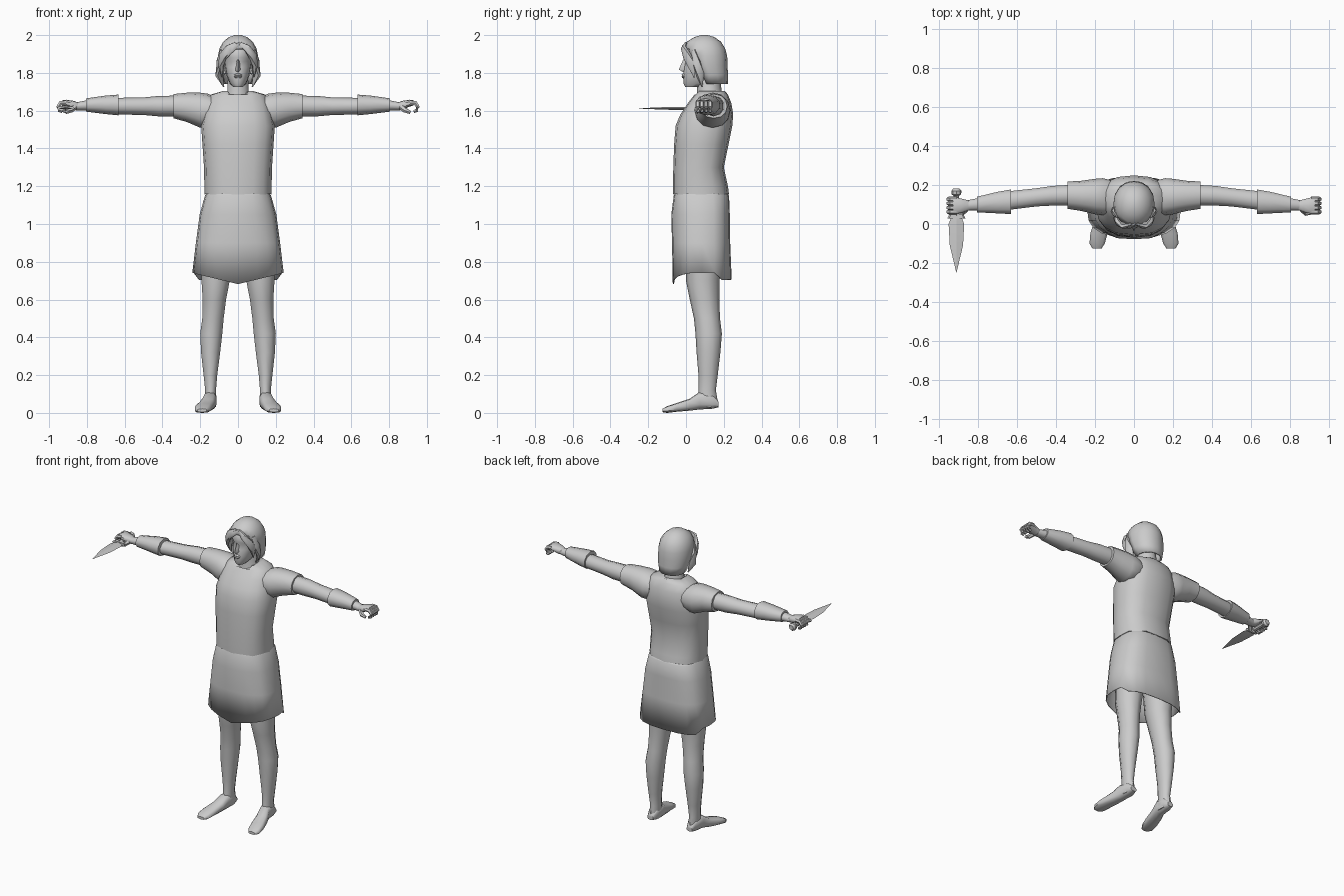
import bpy, bmesh, math
from mathutils import Vector

grey = bpy.data.materials.new("plain grey")
grey.diffuse_color = (0.6, 0.6, 0.6, 1)


def finish(name, bm, mirror=False, angle=50):
    bmesh.ops.recalc_face_normals(bm, faces=bm.faces)
    me = bpy.data.meshes.new(name)
    bm.to_mesh(me)
    bm.free()
    me.materials.append(grey)
    ob = bpy.data.objects.new(name, me)
    bpy.context.collection.objects.link(ob)
    bpy.ops.object.select_all(action='DESELECT')
    ob.select_set(True)
    bpy.context.view_layer.objects.active = ob
    bpy.ops.object.shade_smooth_by_angle(angle=math.radians(angle))
    if mirror:
        ob.modifiers.new("mirror", 'MIRROR')
    return ob


def skin(bm, rows, caps=(True, True)):
    rings = [[bm.verts.new(p) for p in row] for row in rows]
    n = len(rows[0])
    for a, b in zip(rings, rings[1:]):
        for i in range(n):
            bm.faces.new((a[i], a[(i + 1) % n], b[(i + 1) % n], b[i]))
    if caps[0]:
        bm.faces.new(rings[0])
    if caps[1]:
        bm.faces.new(rings[-1])
    return rings


def loft(axis, rings, n=12, power=2.0, caps=(True, True)):
    """Rings are (position, a_min, a_max, b_min, b_max) across the axis."""
    bm = bmesh.new()
    rows = []
    for pos, a0, a1, b0, b1 in rings:
        row = []
        for i in range(n):
            t = math.tau * i / n - math.pi / 2
            c, s = math.cos(t), math.sin(t)
            a = (a0 + a1) / 2 + (a1 - a0) / 2 * math.copysign(abs(c) ** (2 / power), c)
            b = (b0 + b1) / 2 + (b1 - b0) / 2 * math.copysign(abs(s) ** (2 / power), s)
            row.append({'x': (pos, a, b), 'y': (a, pos, b), 'z': (a, b, pos)}[axis])
        rows.append(row)
    return bm, skin(bm, rows, caps)


def tube(bm, points, radii, n=6, flat=1.0):
    pts = [Vector(p) for p in points]
    rows = []
    for i, p in enumerate(pts):
        d = pts[min(i + 1, len(pts) - 1)] - pts[max(i - 1, 0)]
        q = d.to_track_quat('Z', 'Y')
        rows.append([p + q @ Vector((math.cos(math.tau * k / n) * radii[i] * flat,
                                     math.sin(math.tau * k / n) * radii[i], 0)) for k in range(n)])
    skin(bm, rows)


# shirt with a notched neckline
bm, rings = loft('z', [
    (1.155, -.178, .178, -.07, .228), (1.20, -.178, .178, -.07, .222),
    (1.30, -.18, .18, -.067, .20), (1.42, -.188, .188, -.063, .225),
    (1.52, -.195, .195, -.055, .245), (1.58, -.182, .182, -.03, .25),
    (1.64, -.168, .168, .01, .24), (1.685, -.145, .145, .045, .222),
    (1.705, -.075, .075, .052, .205)], 16, 2.5)
for v in rings[-1]:
    if v.co.y < .07:
        v.co.z -= .03
for i, v in enumerate(rings[0]):
    v.co.z += .006 * (i % 2)
finish("shirt", bm)

# skirt with a dipping hem
bm, rings = loft('z', [
    (1.165, -.165, .165, -.058, .215), (1.15, -.175, .175, -.065, .228),
    (1.05, -.203, .203, -.066, .232), (.90, -.223, .223, -.066, .234),
    (.74, -.242, .242, -.07, .242)], 20, 2.8, (True, False))
for v in rings[-1]:
    if v.co.y < 0:
        v.co.z -= .058 * max(0, 1 - abs(v.co.x) / .24)
    elif v.co.y > .18:
        v.co.z -= .035
for ring, k in ((rings[2], .012), (rings[3], .008)):
    for v in ring:
        if v.co.y < 0 and abs(v.co.x) < .12:
            v.co.y -= k
skirt = finish("skirt", bm)
cloth = skirt.modifiers.new("cloth", 'SOLIDIFY')
cloth.thickness = .006

# legs
bm, _ = loft('z', [
    (.85, .015, .205, 0, .19), (.70, .04, .197, 0, .178), (.60, .06, .19, .02, .176),
    (.50, .073, .192, .042, .18), (.42, .08, .203, .05, .19), (.32, .092, .198, .056, .182),
    (.20, .108, .184, .066, .168), (.12, .115, .175, .066, .158),
    (.06, .112, .178, .06, .168), (.03, .115, .175, .06, .165)], 10)
finish("leg", bm, True)

# feet
bm, rings = loft('y', [
    (.172, .125, .167, .03, .06), (.14, .113, .178, .022, .10), (.07, .113, .185, .018, .11),
    (.02, .122, .205, .012, .075), (-.05, .135, .226, .006, .052),
    (-.10, .148, .23, 0, .035), (-.125, .165, .215, .004, .022)], 10, 2.8)
finish("foot", bm, True)

# sleeves
bm, _ = loft('x', [
    (.12, .045, .225, 1.53, 1.67), (.16, .045, .235, 1.51, 1.69), (.20, .05, .232, 1.51, 1.695),
    (.27, .067, .222, 1.54, 1.695), (.342, .078, .218, 1.56, 1.688)], 12, 2.2)
finish("sleeve", bm, True)

# upper arm to wrist
bm, _ = loft('x', [
    (.30, .092, .205, 1.57, 1.68), (.42, .092, .198, 1.57, 1.678), (.50, .088, .186, 1.577, 1.67),
    (.63, .072, .172, 1.58, 1.668), (.80, .068, .135, 1.60, 1.655),
    (.86, .068, .122, 1.602, 1.643)], 10)
finish("arm", bm, True)

# forearm guards
bm, _ = loft('x', [
    (.632, .048, .18, 1.575, 1.685), (.70, .052, .168, 1.582, 1.68),
    (.805, .058, .142, 1.595, 1.665)], 10, 2.2)
finish("forearm_guard", bm, True)

# curled hands
bm, _ = loft('x', [
    (.845, .07, .12, 1.605, 1.643), (.87, .06, .128, 1.605, 1.652),
    (.91, .052, .138, 1.622, 1.658), (.93, .055, .136, 1.628, 1.655)], 10, 2.5)
for k in range(4):
    y = .062 + .022 * k
    tube(bm, [(.91, y, 1.642), (.94, y, 1.64), (.952, y, 1.62), (.945, y, 1.60), (.93, y, 1.594)],
         [.013, .013, .012, .011, .008])
tube(bm, [(.865, .075, 1.62), (.885, .055, 1.602), (.912, .058, 1.59)], [.016, .014, .009])
finish("hand", bm, True)

# dagger: blade, guard, grip, pommel
X, Z = -.912, 1.612
bm = bmesh.new()
skin(bm, [[(X + w, y, Z), (X, y, Z + t), (X - w, y, Z), (X, y, Z - t)]
          for y, w, t in ((.03, .028, .008), (.0, .04, .008), (-.11, .034, .007), (-.248, .001, .001))])
finish("dagger_blade", bm, angle=15)
bm, _ = loft('y', [(.052, X - .035, X + .035, Z - .012, Z + .012),
                   (.028, X - .047, X + .047, Z - .012, Z + .012)], 8, 3)
finish("dagger_guard", bm, angle=30)
bm, _ = loft('y', [(y, X - r, X + r, Z - r, Z + r) for y, r in
                   ((.04, .014), (.145, .014), (.152, .024), (.17, .026), (.182, .016))], 8)
finish("dagger_grip", bm, angle=40)

# neck
bm, _ = loft('z', [(1.64, -.085, .085, .05, .20), (1.70, -.06, .06, .058, .19),
                   (1.80, -.055, .055, .055, .175)], 10)
finish("neck", bm)

# head with brow, eye sockets and chin
bm, rings = loft('z', [
    (1.725, -.026, .026, -.004, .09), (1.745, -.044, .044, -.014, .13),
    (1.785, -.06, .06, -.015, .17), (1.83, -.069, .069, -.012, .19),
    (1.86, -.073, .073, -.008, .20), (1.88, -.074, .074, -.014, .20),
    (1.92, -.074, .074, -.005, .19), (1.965, -.058, .058, .03, .17)], 16, 2.1)
for v in rings[4]:
    if v.co.y < .03 and .01 < abs(v.co.x) < .06:
        v.co.y += .009
finish("head", bm)

# nose and lips
bm = bmesh.new()
skin(bm, [[(-w, 0, z), (0, y, z), (w, 0, z)] for z, w, y in
          ((1.806, .015, -.018), (1.817, .019, -.038), (1.84, .012, -.028), (1.872, .009, -.014))])
finish("nose", bm)
bm, _ = loft('z', [(1.772, -.015, .015, -.02, .01), (1.78, -.023, .023, -.024, .01),
                   (1.785, -.025, .025, -.018, .01), (1.79, -.022, .022, -.023, .01),
                   (1.797, -.012, .012, -.017, .01)], 8)
finish("lips", bm)

# ears
bm = bmesh.new()
tube(bm, [(.068, .065, 1.795), (.079, .072, 1.82), (.079, .078, 1.845), (.07, .075, 1.86)],
     [.008, .016, .018, .008])
finish("ear", bm, True)

# hair shell, open over the face
bm, rings = loft('z', [
    (1.74, -.082, .082, .06, .222), (1.79, -.098, .098, .03, .222), (1.84, -.105, .105, .0, .22),
    (1.89, -.106, .106, -.014, .218), (1.93, -.098, .098, -.014, .207),
    (1.965, -.078, .078, .005, .185), (1.99, -.048, .048, .045, .15),
    (2.0, -.015, .015, .08, .115)], 16, 2.1, (False, True))


def open_face(f):
    c = f.calc_center_median()
    return c.z < 1.91 and c.y < .085 - .5 * max(0, c.z - 1.80)


bmesh.ops.delete(bm, geom=[f for f in bm.faces if open_face(f)], context='FACES')
hair = finish("hair", bm)
thick = hair.modifiers.new("thickness", 'SOLIDIFY')
thick.thickness = .012

# locks falling beside the face and a swept fringe
bm = bmesh.new()
tube(bm, [(.012, .0, 1.955), (.05, -.012, 1.93), (.078, .005, 1.89), (.09, .03, 1.84), (.083, .045, 1.775)],
     [.01, .022, .025, .024, .003], 6, .7)
tube(bm, [(.085, .04, 1.92), (.10, .055, 1.86), (.10, .075, 1.79), (.075, .085, 1.725)],
     [.012, .022, .026, .003], 6, .6)
finish("side_locks", bm, True)
bm = bmesh.new()
tube(bm, [(.01, .005, 1.955), (-.02, -.012, 1.935), (-.05, -.012, 1.905), (-.065, -.004, 1.875)],
     [.01, .016, .014, .003], 6, .7)
finish("fringe", bm)
